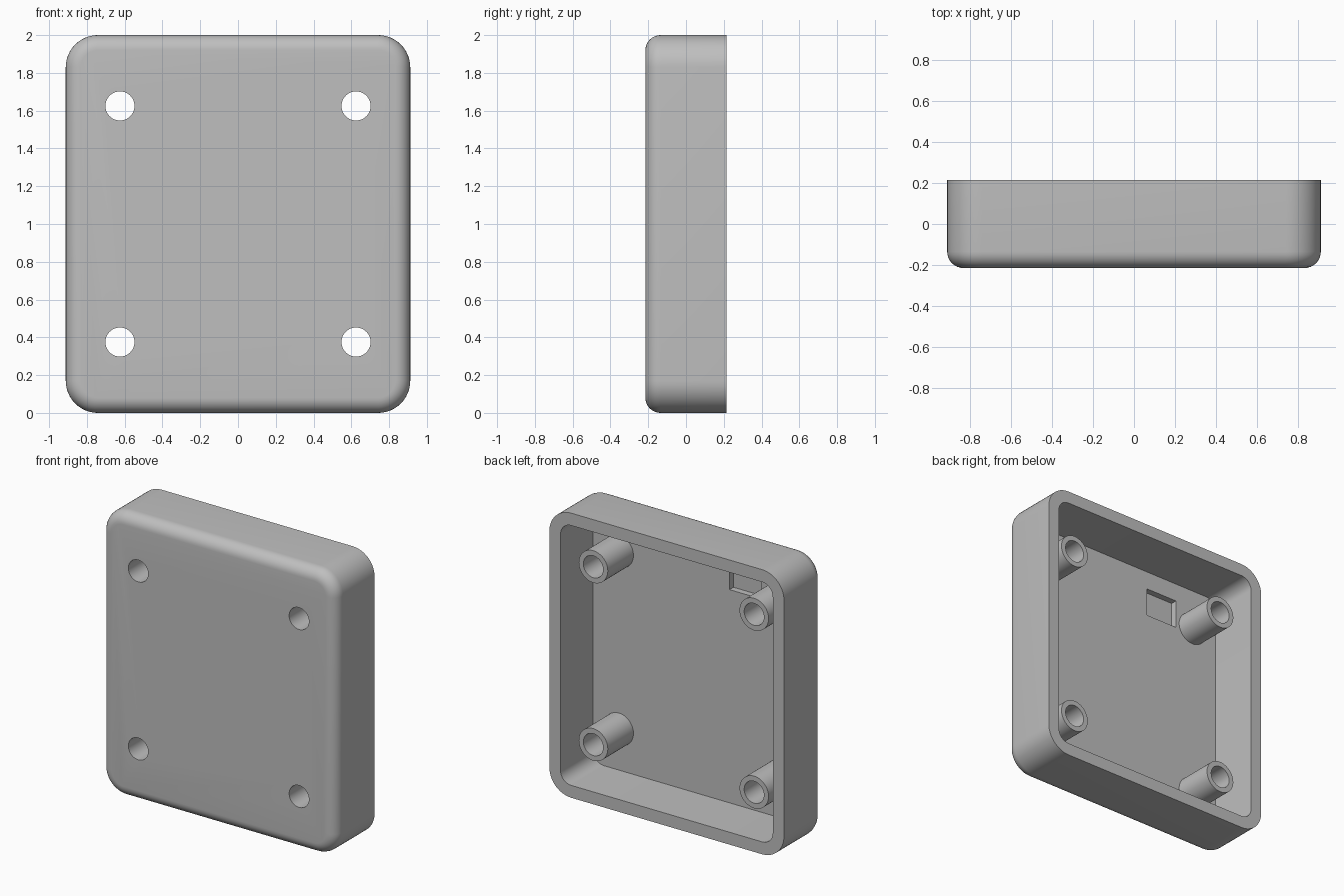
import bpy, bmesh, math
from mathutils import Matrix

if "Cube" in bpy.data.objects:
    bpy.data.objects.remove(bpy.data.objects["Cube"])

HALF_W, HEIGHT, HALF_D = 0.912, 2.0, 0.215
CORNER, FILLET, WALL = 0.17, 0.08, 0.087
FLOOR_Y, POST_Y = -0.148, 0.137
POST_R, HOLE_R = 0.113, 0.077
CORNER_STEPS, FILLET_STEPS = 12, 8

grey = bpy.data.materials.new("plain grey")
colour = (0.52, 0.52, 0.52, 1)
grey.diffuse_color = colour
grey.use_nodes = True
grey.node_tree.nodes["Principled BSDF"].inputs["Base Color"].default_value = colour


def make_object(name, bm):
    bmesh.ops.recalc_face_normals(bm, faces=bm.faces)
    mesh = bpy.data.meshes.new(name)
    bm.to_mesh(mesh)
    bm.free()
    mesh.materials.append(grey)
    obj = bpy.data.objects.new(name, mesh)
    bpy.context.collection.objects.link(obj)
    return obj


def rounded_ring(bm, inset, y):
    """Rounded rectangle, pulled in from the outer outline by inset."""
    r = CORNER - inset
    cx, cz = HALF_W - CORNER, HEIGHT / 2 - CORNER
    ring = []
    for i, (sx, sz) in enumerate([(1, 1), (-1, 1), (-1, -1), (1, -1)]):
        for k in range(CORNER_STEPS + 1):
            a = math.pi / 2 * (i + k / CORNER_STEPS)
            ring.append(bm.verts.new((sx * cx + r * math.cos(a), y,
                                      HEIGHT / 2 + sz * cz + r * math.sin(a))))
    return ring


def cylinder(name, x, z, radius, y0, y1):
    bm = bmesh.new()
    place = Matrix.Translation((x, (y0 + y1) / 2, z)) @ Matrix.Rotation(math.pi / 2, 4, 'X')
    bmesh.ops.create_cone(bm, cap_ends=True, segments=48, radius1=radius,
                          radius2=radius, depth=y1 - y0, matrix=place)
    return make_object(name, bm)


def combine(target, tool, operation):
    """Apply a boolean and discard the tool."""
    mod = target.modifiers.new(operation, 'BOOLEAN')
    mod.operation, mod.object, mod.solver = operation, tool, 'EXACT'
    bpy.context.view_layer.objects.active = target
    bpy.ops.object.modifier_apply(modifier=mod.name)
    bpy.data.objects.remove(tool)


# Shell: floor, inner wall, rim, outer wall, then the rounded front edge
bm = bmesh.new()
rings = [rounded_ring(bm, WALL, FLOOR_Y), rounded_ring(bm, WALL, HALF_D),
         rounded_ring(bm, 0, HALF_D)]
for k in range(FILLET_STEPS + 1):
    a = math.pi / 2 * k / FILLET_STEPS
    rings.append(rounded_ring(bm, FILLET * (1 - math.cos(a)),
                              FILLET - HALF_D - FILLET * math.sin(a)))
for lower, upper in zip(rings, rings[1:]):
    for i in range(len(lower)):
        j = (i + 1) % len(lower)
        bm.faces.new((lower[i], lower[j], upper[j], upper[i]))
bm.faces.new(rings[0])
bm.faces.new(rings[-1])
case = make_object("case_shell", bm)

# Screw posts with holes running right through the front
spots = [(sx * 0.625, 1 + sz * 0.625) for sx in (-1, 1) for sz in (-1, 1)]
for x, z in spots:
    combine(case, cylinder("screw_post", x, z, POST_R, FLOOR_Y - 0.03, POST_Y), 'UNION')
for x, z in spots:
    combine(case, cylinder("screw_hole", x, z, HOLE_R, -0.5, 0.5), 'DIFFERENCE')

# Shallow rectangular recess in the inside floor
bm = bmesh.new()
bmesh.ops.create_cube(bm, size=1, matrix=Matrix.Translation((-0.36, FLOOR_Y, 1.685))
                      @ Matrix.Diagonal((0.25, 0.088, 0.2, 1)))
combine(case, make_object("recess_cutter", bm), 'DIFFERENCE')

bpy.ops.object.select_all(action='DESELECT')
case.select_set(True)
bpy.context.view_layer.objects.active = case
bpy.ops.object.shade_smooth_by_angle(angle=math.radians(30))
